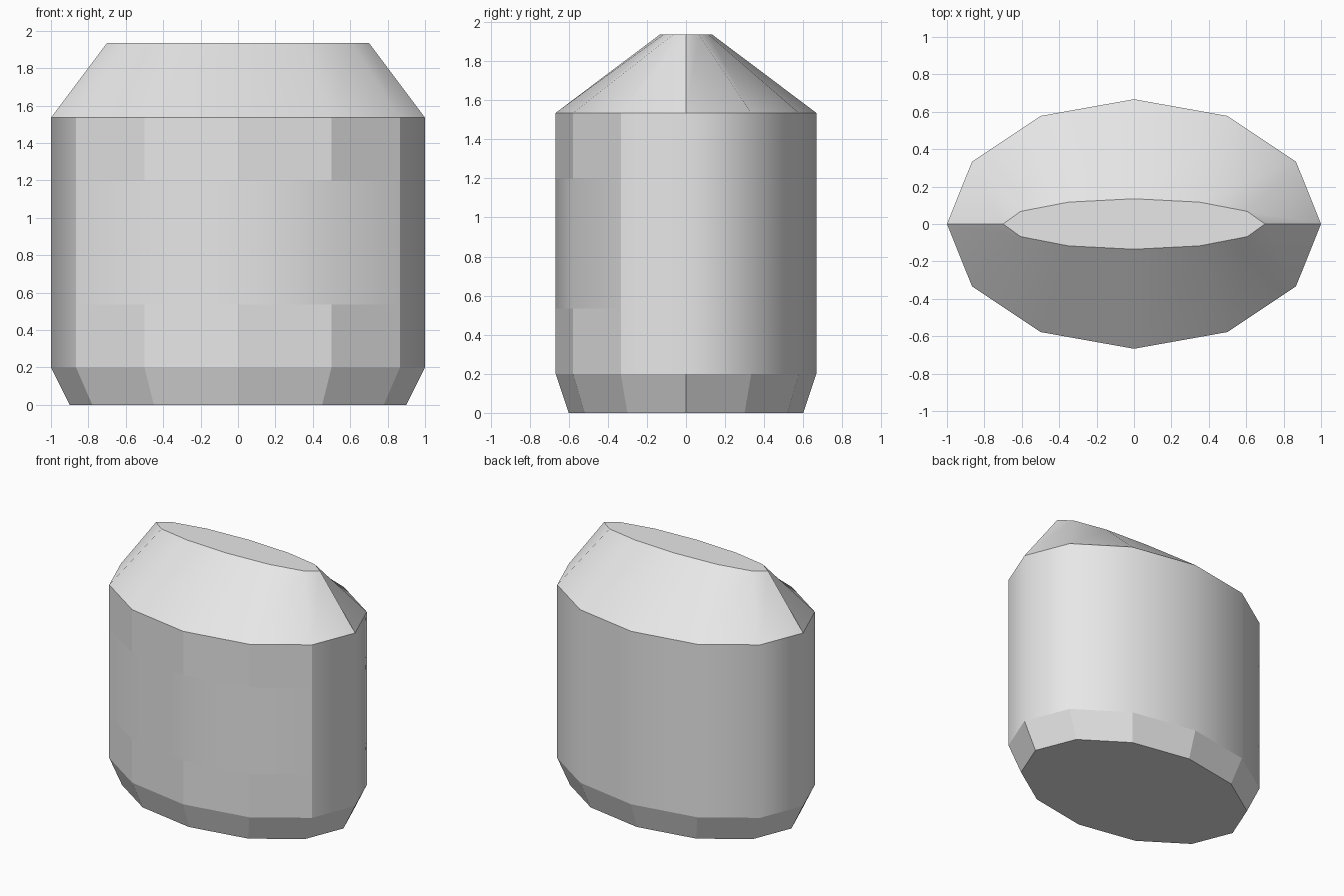
import bpy, bmesh, math

if "Cube" in bpy.data.objects:
    bpy.data.objects.remove(bpy.data.objects["Cube"])

SIDES = 12
# (height, half width, half depth) of each ring
RINGS = [(0.0, 0.9, 0.6), (0.2, 1.0, 0.667), (0.535, 1.0, 0.667),
         (1.2, 1.0, 0.667), (1.535, 1.0, 0.667), (1.935, 0.7, 0.135)]
LABEL_BAND, SHOULDER_BAND = 2, 4

grey = bpy.data.materials.new("light grey")
grey.diffuse_color = (0.8, 0.8, 0.8, 1)
grey.use_nodes = True
grey.node_tree.nodes["Principled BSDF"].inputs["Base Color"].default_value = grey.diffuse_color

bm = bmesh.new()
loops = []
for z, rx, ry in RINGS:
    loops.append([bm.verts.new((rx * math.cos(2 * math.pi * i / SIDES),
                                ry * math.sin(2 * math.pi * i / SIDES), z))
                  for i in range(SIDES)])

# Walls: flat foot bevel, smooth sides and shoulder, flat front around the smooth label
for band in range(len(RINGS) - 1):
    low, high = loops[band], loops[band + 1]
    for i in range(SIDES):
        j = (i + 1) % SIDES
        face = bm.faces.new((low[i], low[j], high[j], high[i]))
        front = 7 <= i <= 10
        if band == 0:
            face.smooth = False
        elif band in (LABEL_BAND, SHOULDER_BAND):
            face.smooth = True
        else:
            face.smooth = not front

# Base and top caps
bm.faces.new(loops[0][::-1])
bm.faces.new(loops[-1])

# Crisp rims, shoulder ends and label sides
def sharpen(a, b):
    bm.edges.get((a, b)).smooth = False

for ring in (0, 1, 4, 5):
    for i in range(SIDES):
        sharpen(loops[ring][i], loops[ring][(i + 1) % SIDES])
for i in (0, 6):
    sharpen(loops[4][i], loops[5][i])
for i in (7, 11):
    sharpen(loops[2][i], loops[3][i])

bmesh.ops.recalc_face_normals(bm, faces=bm.faces)
mesh = bpy.data.meshes.new("container_body")
bm.to_mesh(mesh)
bm.free()
mesh.materials.append(grey)
body = bpy.data.objects.new("container_body", mesh)
bpy.context.collection.objects.link(body)
